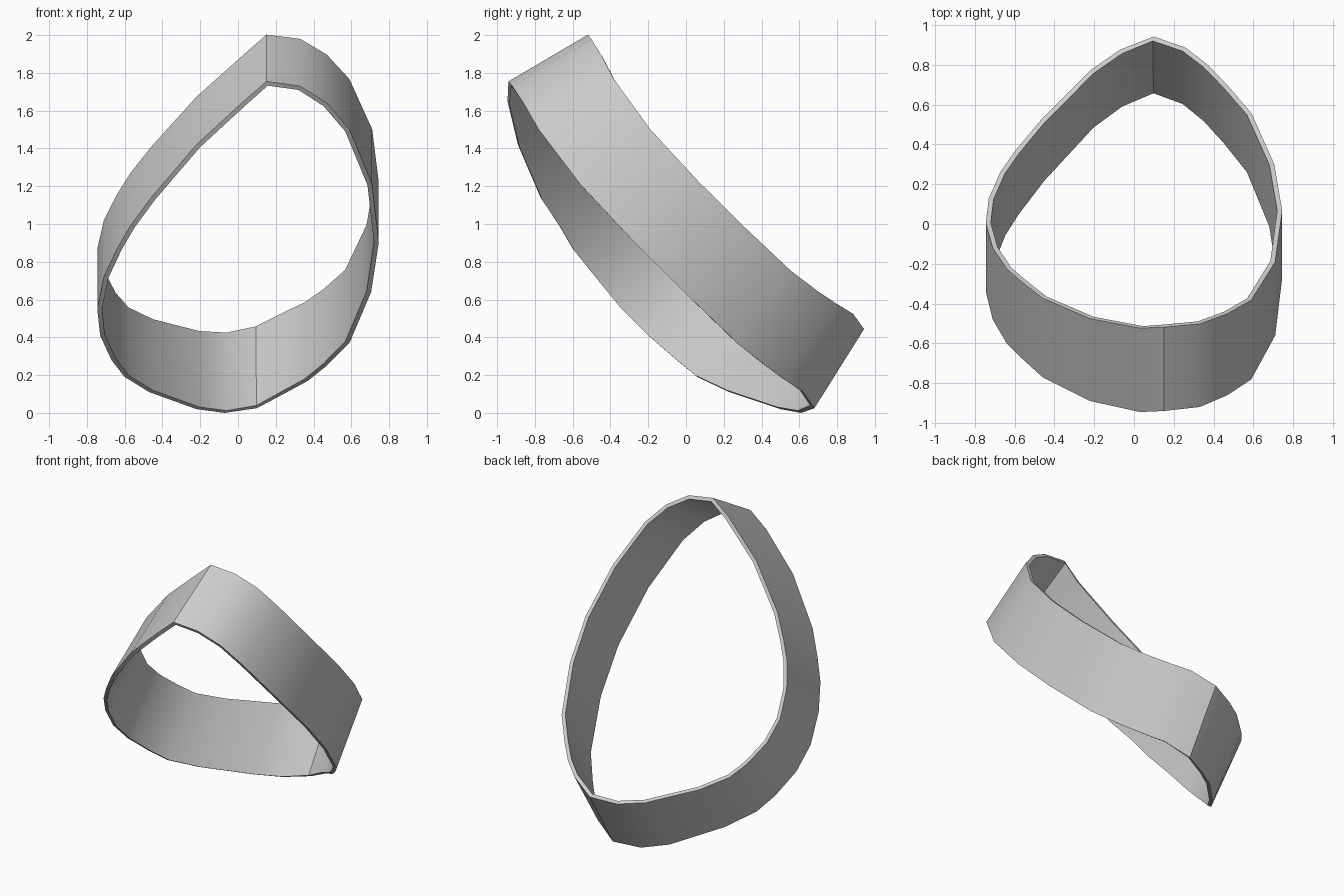
import bpy
import bmesh
from math import radians
from mathutils import Vector

default_cube = bpy.data.objects.get("Cube")
if default_cube:
    bpy.data.objects.remove(default_cube, do_unlink=True)

THICKNESS = 0.025
CREASE_ANGLE = radians(35)

# Lower outer edge of the band, clockwise from the front peak
lower_edge = [
    (.15, -.94, 1.755), (.33, -.92, 1.73), (.47, -.86, 1.64),
    (.59, -.78, 1.5), (.71, -.56, 1.21), (.745, -.27, .9),
    (.705, -.01, .64), (.59, .27, .37), (.47, .42, .25),
    (.37, .53, .17), (.26, .62, .11), (.1, .68, .025),
    (-.07, .61, 0), (-.22, .5, .02), (-.47, .23, .11),
    (-.6, .06, .19), (-.67, -.05, .28), (-.73, -.2, .41),
    (-.745, -.34, .55), (-.71, -.48, .72), (-.64, -.6, .87),
    (-.57, -.67, .99), (-.46, -.77, 1.14), (-.22, -.89, 1.42),
    (.03, -.945, 1.65),
]


def band_width(y):
    """Straight line across the band, which tips upright towards the back."""
    return Vector((0, .31 - .09 * y + .03 * y * y,
                   .353 + .103 * y - .01 * y * y))


def make_material(name, colour):
    material = bpy.data.materials.new(name)
    material.use_nodes = True
    material.diffuse_color = colour
    shader = next(node for node in material.node_tree.nodes
                  if node.type == "BSDF_PRINCIPLED")
    shader.inputs["Base Color"].default_value = colour
    return material


# Ruled outer surface between the lower and upper edges
bm = bmesh.new()
lower = [bm.verts.new(point) for point in lower_edge]
upper = [bm.verts.new(v.co + band_width(v.co.y)) for v in lower]
for i in range(len(lower)):
    j = (i + 1) % len(lower)
    bm.faces.new((lower[i], lower[j], upper[j], upper[i]))

mesh = bpy.data.meshes.new("curved_band")
bm.to_mesh(mesh)
bm.free()
band = bpy.data.objects.new("curved_band", mesh)
bpy.context.collection.objects.link(band)
mesh.materials.append(make_material("plain grey", (.6, .6, .6, 1)))

# Wall thickness, added towards the inside
wall = band.modifiers.new("wall", "SOLIDIFY")
wall.thickness = THICKNESS
wall.offset = -1
wall.use_even_offset = True

# Smooth band with sharp rims and a crease at the peak and the back
bpy.ops.object.select_all(action="DESELECT")
band.select_set(True)
bpy.context.view_layer.objects.active = band
bpy.ops.object.modifier_apply(modifier=wall.name)
bpy.ops.object.shade_smooth_by_angle(angle=CREASE_ANGLE)
